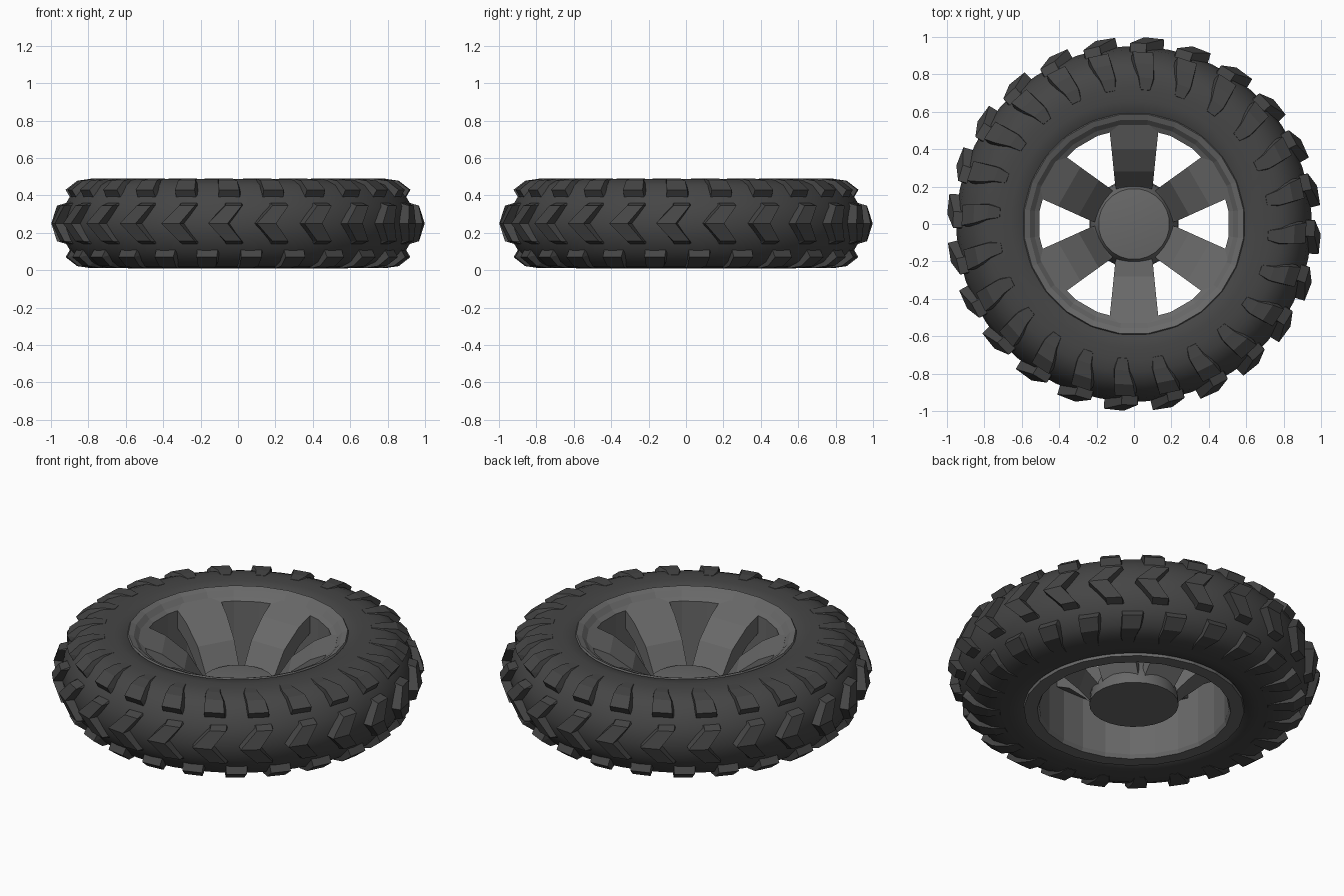
import bpy, bmesh
from math import sin, cos, pi, radians

if "Cube" in bpy.data.objects:
    bpy.data.objects.remove(bpy.data.objects["Cube"])

MID = 0.25  # middle height of the wheel


def material(name, g):
    m = bpy.data.materials.new(name)
    m.diffuse_color = (g, g, g, 1)
    m.use_nodes = True
    m.node_tree.nodes["Principled BSDF"].inputs["Base Color"].default_value = m.diffuse_color
    return m


RUBBER = material("rubber", 0.06)
METAL = material("metal", 0.14)


def finish(bm, name, mat, smooth=None):
    bmesh.ops.recalc_face_normals(bm, faces=bm.faces)
    me = bpy.data.meshes.new(name)
    bm.to_mesh(me)
    bm.free()
    ob = bpy.data.objects.new(name, me)
    bpy.context.collection.objects.link(ob)
    me.materials.append(mat)
    if smooth:
        bpy.ops.object.select_all(action='DESELECT')
        ob.select_set(True)
        bpy.context.view_layer.objects.active = ob
        bpy.ops.object.shade_smooth_by_angle(angle=radians(smooth))
    return ob


def lathe(name, profile, n, mat, closed=True, smooth=None):
    """Revolve an (r, z) profile; an open profile gets flat end caps."""
    bm = bmesh.new()
    rings = [[bm.verts.new((r * cos(2 * pi * (i + .5) / n), r * sin(2 * pi * (i + .5) / n), z))
              for i in range(n)] for r, z in profile]
    for k in range(len(rings) if closed else len(rings) - 1):
        a, b = rings[k], rings[(k + 1) % len(rings)]
        for i in range(n):
            j = (i + 1) % n
            bm.faces.new((a[i], a[j], b[j], b[i]))
    if not closed:
        bm.faces.new(rings[0])
        bm.faces.new(rings[-1])
    return finish(bm, name, mat, smooth)


def tube(bm, sections):
    """Skin a row of four-cornered sections into a closed block."""
    rows = [[bm.verts.new(p) for p in s] for s in sections]
    for a, b in zip(rows, rows[1:]):
        for i in range(4):
            j = (i + 1) % 4
            bm.faces.new((a[i], a[j], b[j], b[i]))
    bm.faces.new(rows[0])
    bm.faces.new(rows[-1])


def polar(deg, r, z):
    return (r * cos(radians(deg)), r * sin(radians(deg)), z)


def lugs(name, stations, start, flip=1):
    """24 tread blocks; station = (angle, half width, base r, base z, top r, top z)."""
    bm = bmesh.new()
    for k in range(24):
        c = start + 15 * k
        tube(bm, [(polar(c + a - w - .7, br, MID + flip * bz), polar(c + a + w + .7, br, MID + flip * bz),
                   polar(c + a + w, tr, MID + flip * tz), polar(c + a - w, tr, MID + flip * tz))
                  for a, w, br, bz, tr, tz in stations])
    return finish(bm, name, RUBBER)


# Tyre carcass, symmetrical about its middle
half = [(.58, .215), (.60, .231), (.66, .237), (.73, .238), (.79, .230),
        (.85, .204), (.895, .152), (.932, .09)]
lathe("tyre_body", [(r, MID + z) for r, z in half] + [(.95, MID)]
      + [(r, MID - z) for r, z in reversed(half)], 48, RUBBER, smooth=40)

# Chevron blocks around the middle of the tread
lugs("centre_tread", [(2.6, 2.6, .89, -.115, .91, -.112), (2.6, 2.6, .89, -.10, .968, -.095),
                      (-2.2, 3.0, .92, 0, 1.0, 0),
                      (2.6, 2.6, .89, .10, .968, .095), (2.6, 2.6, .89, .115, .91, .112)], -94)

# Shoulder blocks that wrap onto both sidewalls, staggered by half a step
shoulder = [(0, 3.6, .87, .13, .897, .138), (0, 3.4, .85, .165, .922, .18),
            (-.6, 3.3, .81, .19, .86, .228), (-1.8, 2.8, .76, .215, .785, .2395),
            (-1.8, 2.0, .71, .225, .72, .2395)]
lugs("upper_shoulder_tread", shoulder, -93)
lugs("lower_shoulder_tread", shoulder, -85.5, -1)

# Rim barrel with a sloped outer lip and a flat back lip
lathe("rim", [(.51, .43), (.535, .445), (.56, .472), (.59, .485),
              (.598, .47), (.598, .05), (.592, .008), (.52, .008), (.51, .03)], 24, METAL)

# Hub with a slightly domed cap
lathe("hub", [(.24, .045), (.235, .11), (.20, .18), (.19, .20), (.10, .212)], 24, METAL,
      closed=False, smooth=30)

# Six dished spokes: (radius, top z, bottom z, half width)
path = [(.17, .14, .06, .088), (.20, .175, .08, .10), (.28, .30, .17, .108),
        (.40, .392, .28, .12), (.53, .447, .345, .134)]
bm = bmesh.new()
for k in range(6):
    c, s = cos(radians(30 + 60 * k)), sin(radians(30 + 60 * k))
    tube(bm, [[(r * c - w * s, r * s + w * c, z) for w, z in
               ((-hw, zt), (hw, zt), (hw, zb), (-hw, zb))] for r, zt, zb, hw in path])
finish(bm, "spokes", METAL)
